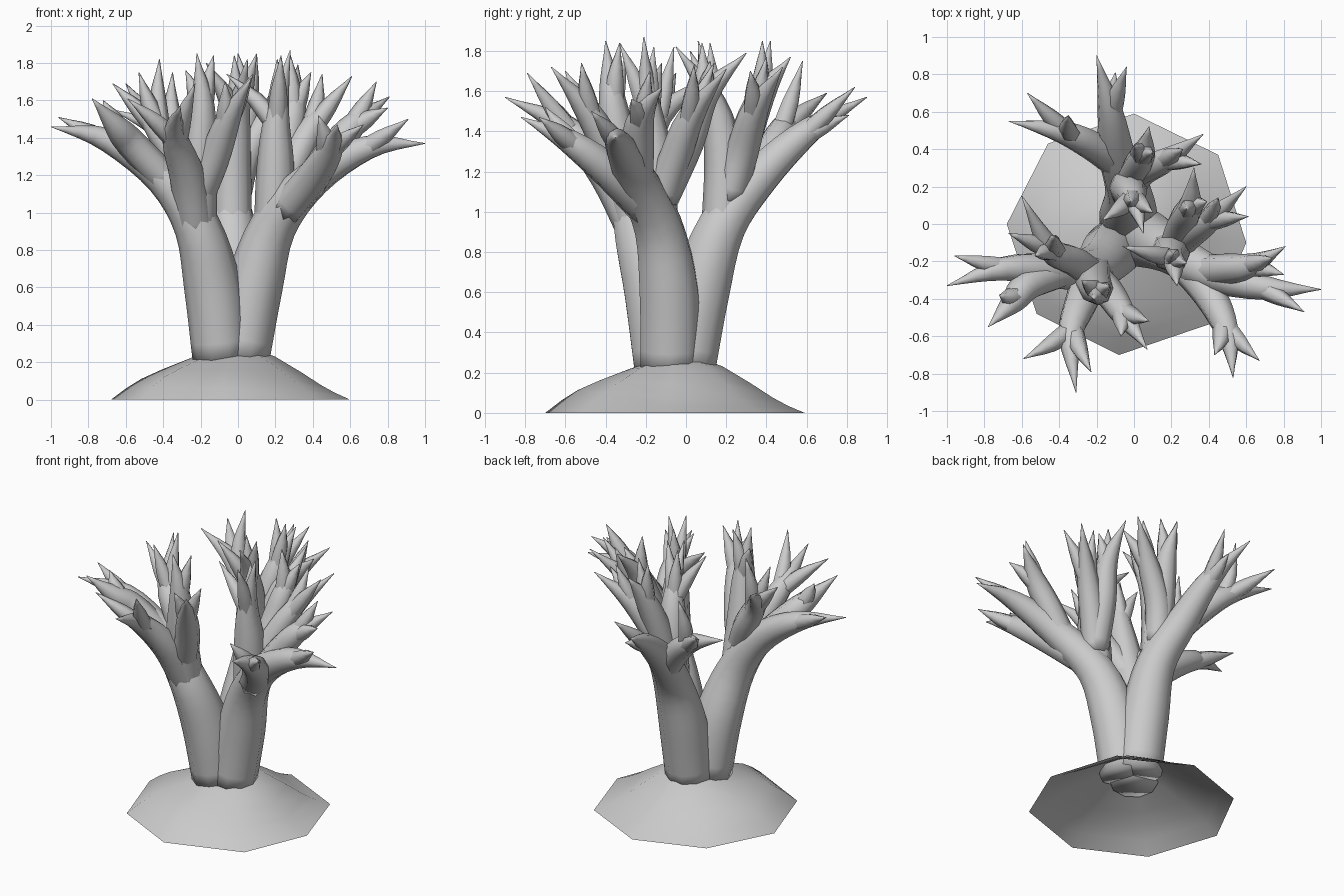
import bpy
import bmesh
import math
from mathutils import Vector

if "Cube" in bpy.data.objects:
    bpy.data.objects.remove(bpy.data.objects["Cube"])

stone = bpy.data.materials.new("pale_grey")
stone.use_nodes = True
GREY = (0.6, 0.6, 0.6, 1)
stone.diffuse_color = GREY
stone.node_tree.nodes["Principled BSDF"].inputs["Base Color"].default_value = GREY


def finish(name, bm):
    """Turn a bmesh into a smooth-shaded object."""
    bmesh.ops.recalc_face_normals(bm, faces=bm.faces)
    for face in bm.faces:
        face.smooth = True
    mesh = bpy.data.meshes.new(name)
    bm.to_mesh(mesh)
    bm.free()
    mesh.materials.append(stone)
    obj = bpy.data.objects.new(name, mesh)
    bpy.context.scene.collection.objects.link(obj)


def bridge(bm, lower, upper):
    count = len(lower)
    for i in range(count):
        j = (i + 1) % count
        bm.faces.new((lower[i], lower[j], upper[j], upper[i]))


def smooth_path(points, radii, steps):
    """Catmull-Rom interpolation of points together with their radii."""
    keys = [Vector((*p, r)) for p, r in zip(points, radii)]
    keys = [keys[0] * 2 - keys[1]] + keys + [keys[-1] * 2 - keys[-2]]
    path = []
    for a, b, c, d in zip(keys, keys[1:], keys[2:], keys[3:]):
        for s in range(steps):
            t = s / steps
            path.append(0.5 * (2 * b + (c - a) * t + (2 * a - 5 * b + 4 * c - d) * t * t
                               + (3 * b - a - 3 * c + d) * t ** 3))
    path.append(keys[-2])
    return [p.to_3d() for p in path], [p[3] for p in path]


def add_tube(bm, points, radii, sides, steps=4):
    """Sweep a round section along a smooth path, closing both ends."""
    path, widths = smooth_path(points, radii, steps)
    heading = Vector((0, 0, 1))
    across = Vector((1, 0, 0))
    rings = []
    for i, centre in enumerate(path):
        ahead = path[min(i + 1, len(path) - 1)]
        behind = path[max(i - 1, 0)]
        direction = (ahead - behind).normalized()
        across.rotate(heading.rotation_difference(direction))
        heading = direction
        side = heading.cross(across)
        ring = []
        for k in range(sides):
            angle = math.tau * k / sides
            offset = across * math.cos(angle) + side * math.sin(angle)
            ring.append(bm.verts.new(centre + offset * max(widths[i], 0.002)))
        rings.append(ring)
    for lower, upper in zip(rings, rings[1:]):
        bridge(bm, lower, upper)
    bm.faces.new(rings[0][::-1])
    bm.faces.new(rings[-1])


def limb(name, points, radii, tips, sides=8):
    """A limb that runs out into its first tip, with the other prongs beside it."""
    bm = bmesh.new()
    points = [Vector(p) for p in points]
    add_tube(bm, points + [Vector(tips[0])], radii + [0], sides)
    end = points[-1]
    back = (end - points[-2]).normalized()
    for tip in tips[1:]:
        tip = Vector(tip)
        root = end - back * 0.07
        bend = root.lerp(tip, 0.42) + back * 0.025
        add_tube(bm, (root, bend, tip), (0.054, 0.045, 0), sides=6, steps=3)
    finish(name, bm)


def trunk(name, foot, middle, crown, bend, end, *tips):
    """A trunk that sweeps outward into its lowest limb."""
    limb(name, (foot, middle, crown, bend, end), [.153, .153, .124, .1, .065], tips, sides=10)


def branch(name, start, middle, end, *tips, base=0.086):
    limb(name, (start, middle, end), [base, base * 0.95, 0.064], tips)


# Rocky mound: an open, eight-cornered skirt, fuller towards the front right
rim = [(0, .59), (.45, .37), (.6, -.1), (.42, -.53),
       (-.08, -.7), (-.52, -.48), (-.68, 0), (-.46, .43)]
profile = [(1, 0, 0), (.87, .03, .07), (.75, .07, .12),
           (.58, .145, .165), (.36, .235, .215), (.25, .26, .24)]
hub = Vector((-.03, -.05))
bm = bmesh.new()
rings = []
for spread, hollow, full in profile:
    ring = []
    for corner in rim:
        arm = Vector(corner) - hub
        lean = 0.5 - 0.5 * arm.normalized().dot(Vector((0.7, 0.7)))
        spot = hub + arm * spread
        ring.append(bm.verts.new((spot.x, spot.y, hollow + (full - hollow) * lean)))
    rings.append(ring)
for lower, upper in zip(rings, rings[1:]):
    bridge(bm, lower, upper)
finish("mound", bm)

# Right trunk and its branches
trunk("right_trunk", (-.09, -.11, .22), (-.135, -.16, .6), (-.22, -.24, .93),
      (-.4, -.25, 1.19), (-.7, -.24, 1.39), (-1, -.33, 1.46), (-.96, -.17, 1.51))
crown = (-.22, -.24, .9)
hub = (-.22, -.28, 1.07)
branch("right_outer_fork", (-.37, -.25, 1.16), (-.57, -.33, 1.37), (-.65, -.42, 1.46),
       (-.78, -.55, 1.61), (-.72, -.38, 1.6))
branch("right_front_branch", crown, (-.27, -.39, 1.19), (-.34, -.6, 1.42),
       (-.31, -.9, 1.57), (-.59, -.72, 1.61), (-.23, -.79, 1.69), base=.1)
branch("right_inner_branch", hub, (-.13, -.37, 1.28), (-.05, -.49, 1.5),
       (.07, -.67, 1.72), (.08, -.52, 1.74), (-.07, -.6, 1.7))
branch("right_back_branch", hub, (-.32, -.2, 1.28), (-.45, -.13, 1.48),
       (-.6, .15, 1.69), (-.67, -.05, 1.69), (-.42, -.06, 1.82), (-.53, -.17, 1.75))
branch("right_upper_branch", crown, (-.21, -.32, 1.25), (-.19, -.37, 1.58),
       (-.22, -.4, 1.85), (-.13, -.33, 1.84), (-.28, -.3, 1.76), base=.105)

# Left trunk and its branches
trunk("left_trunk", (.015, -.08, .22), (.085, -.085, .6), (.19, -.14, .93),
      (.4, -.26, 1.18), (.7, -.34, 1.35), (1, -.35, 1.37), (.91, -.47, 1.5))
crown = (.19, -.14, .9)
hub = (.22, -.12, 1.07)
branch("left_outer_fork", (.38, -.25, 1.16), (.5, -.24, 1.33), (.63, -.22, 1.48),
       (.81, -.12, 1.62), (.8, -.27, 1.56), (.74, -.18, 1.7))
branch("left_front_branch", (.26, -.2, 1.02), (.4, -.37, 1.19), (.5, -.58, 1.35),
       (.53, -.82, 1.47), (.67, -.73, 1.47), (.43, -.7, 1.52), base=.095)
branch("left_back_branch", hub, (.29, -.06, 1.25), (.41, .03, 1.48),
       (.6, .2, 1.71), (.61, .04, 1.73), (.45, .14, 1.74))
branch("left_inner_branch", hub, (.26, .01, 1.35), (.3, .1, 1.58),
       (.32, .3, 1.79), (.28, .08, 1.84), (.39, .12, 1.75))
branch("left_upper_branch", crown, (.2, -.16, 1.25), (.21, -.19, 1.53),
       (.28, -.21, 1.87), (-.06, -.12, 1.74), (.21, -.16, 1.82), (.23, -.33, 1.84), base=.105)

# Back trunk and its branches
trunk("back_trunk", (-.03, 0, .22), (-.03, .07, .6), (-.03, .18, .93),
      (-.09, .37, 1.18), (-.13, .62, 1.41), (-.2, .9, 1.57), (-.04, .84, 1.62), (-.1, .81, 1.48))
crown = (-.03, .18, .9)
hub = (-.02, .21, 1.07)
branch("back_right_branch", (-.08, .32, 1.12), (-.21, .41, 1.28), (-.38, .49, 1.43),
       (-.67, .55, 1.55), (-.57, .7, 1.59), (-.35, .58, 1.75))
branch("back_left_branch", hub, (.04, .28, 1.3), (.18, .35, 1.52),
       (.37, .48, 1.72), (.36, .32, 1.7), (.26, .4, 1.77))
branch("back_middle_branch", hub, (.01, .29, 1.35), (.05, .38, 1.58),
       (.08, .52, 1.77), (.1, .38, 1.85), (0, .42, 1.85))
branch("back_upper_branch", crown, (-.03, .19, 1.25), (0, .13, 1.55),
       (.05, -.05, 1.82), (.1, .06, 1.85), (-.17, .02, 1.8), (-.02, .12, 1.84), base=.105)
